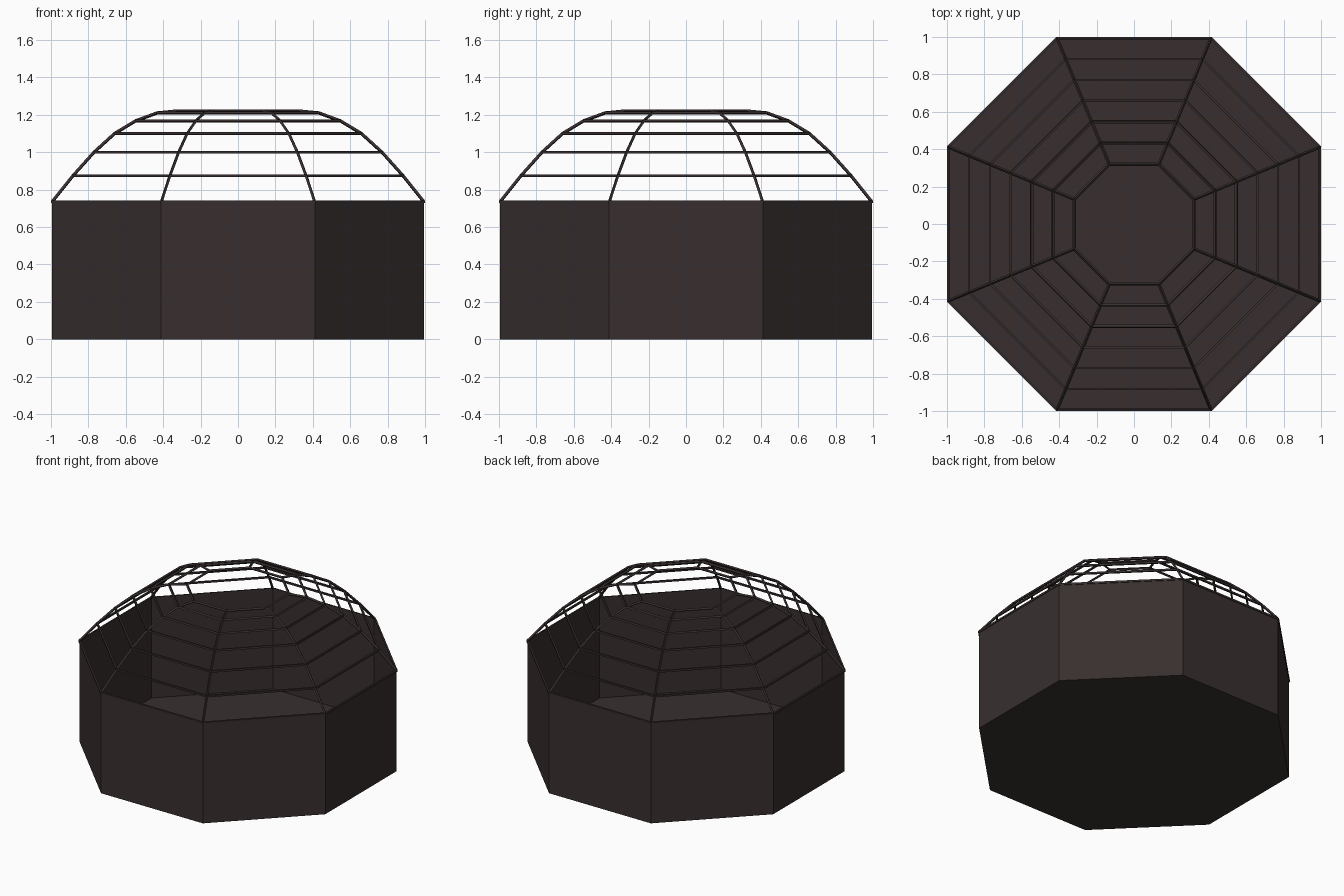
import bpy, bmesh, math

if "Cube" in bpy.data.objects:
    bpy.data.objects.remove(bpy.data.objects["Cube"])

R = 0.994          # apothem of the octagon
WALL_Z = 0.735


def material(name, rgb):
    m = bpy.data.materials.new(name)
    m.diffuse_color = (*rgb, 1)
    m.use_nodes = True
    m.node_tree.nodes["Principled BSDF"].inputs["Base Color"].default_value = m.diffuse_color
    return m


dark = material("dark brown", (0.04, 0.028, 0.028))


def ring(bm, apothem, z):
    r = apothem / math.cos(math.pi / 8)
    return [bm.verts.new((r * math.cos(a), r * math.sin(a), z))
            for a in (math.pi / 8 + i * math.pi / 4 for i in range(8))]


def lofted(name, profile, floor=False):
    bm = bmesh.new()
    rings = [ring(bm, a, z) for a, z in profile]
    for lo, hi in zip(rings, rings[1:]):
        for i in range(8):
            j = (i + 1) % 8
            bm.faces.new((lo[i], lo[j], hi[j], hi[i]))
    if floor:
        bm.faces.new(list(reversed(rings[0])))
    me = bpy.data.meshes.new(name)
    bm.to_mesh(me)
    bm.free()
    me.materials.append(dark)
    ob = bpy.data.objects.new(name, me)
    bpy.context.collection.objects.link(ob)
    return ob


# Thin octagonal tub, open at the top
tub = lofted("octagonal_tub", [(R, 0), (R, WALL_Z)], floor=True)
mod = tub.modifiers.new("thin walls", 'SOLIDIFY')
mod.thickness = 0.006
mod.offset = -1
mod.use_even_offset = True

# Domed cage of ribs and rings
cage = lofted("dome_cage", [(R, WALL_Z), (0.882, 0.875), (0.77, 1.0), (0.66, 1.1),
                            (0.547, 1.168), (0.433, 1.21), (0.32, 1.221)])
wire = cage.modifiers.new("bars", 'WIREFRAME')
wire.thickness = 0.018
wire.use_even_offset = True
wire.use_boundary = True
wire.offset = 0
